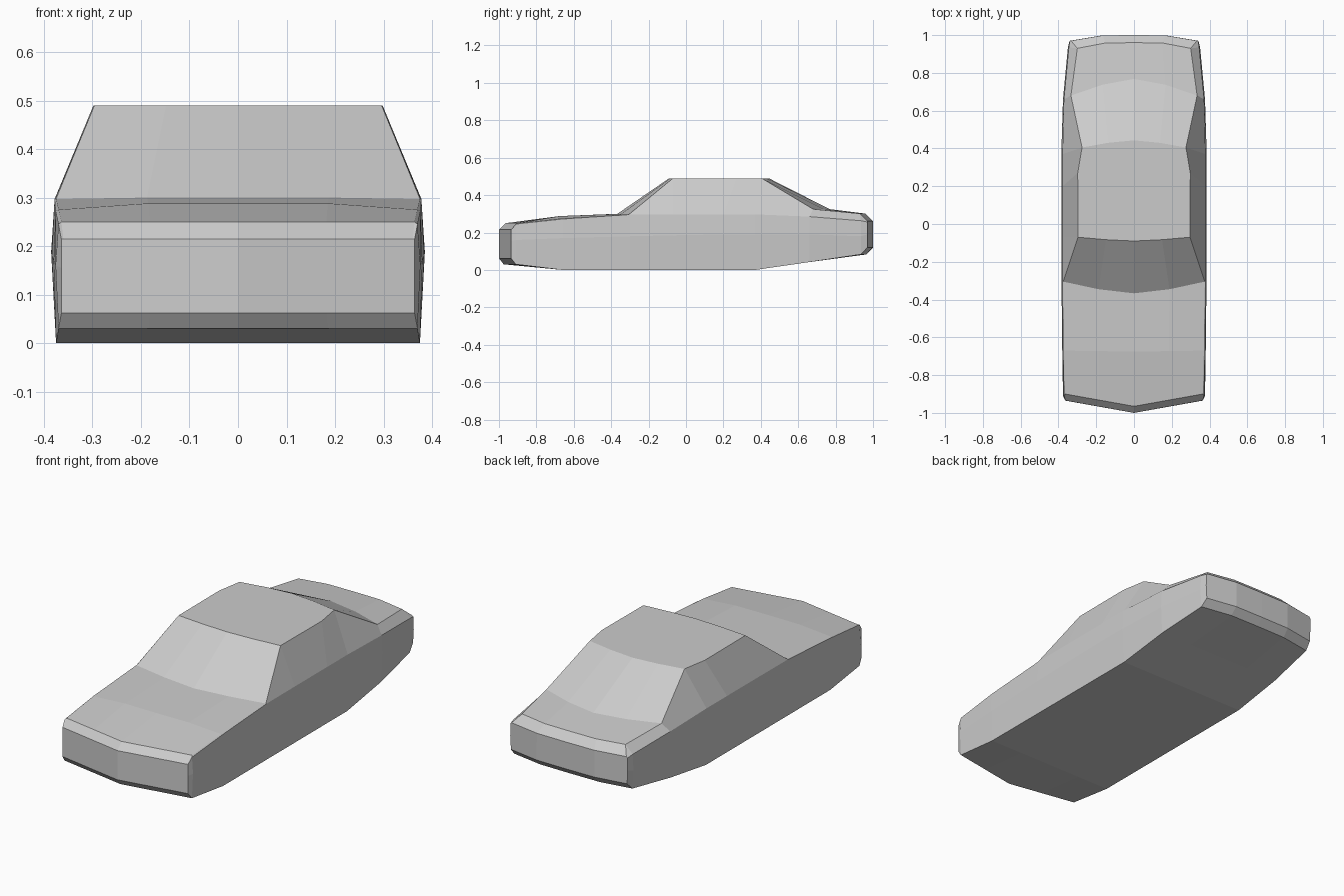
import bpy, bmesh

# Half cross-sections, nose to tail:
# side y, bottom x z, waist x z, belt x z, top edge y x z, bow along y, crown in z
STATIONS = [
    (-.935, .364, .062, .364, .155, .364, .214, -.935, .360, .215, -.065, 0),
    (-.910, .370, .030, .376, .160, .370, .245, -.900, .364, .250, -.065, 0),
    (-.660, .375, .000, .380, .170, .376, .272, -.670, .370, .275, -.005, .013),
    (-.300, .375, .000, .384, .180, .378, .296, -.305, .375, .297, -.062, .003),
    (-.070, .375, .000, .385, .185, .378, .297, -.070, .296, .490, -.020, 0),
    (.200, .375, .000, .385, .190, .378, .297, .270, .298, .490, .000, 0),
    (.370, .375, .000, .385, .190, .378, .297, .405, .275, .490, .038, 0),
    (.660, .370, .042, .376, .190, .371, .285, .680, .334, .325, .088, 0),
    (.935, .343, .083, .350, .180, .345, .263, .930, .300, .301, .030, 0),
    (.970, .337, .120, .341, .190, .340, .256, .970, .333, .261, .030, 0),
]


def half_ring(s):
    y, xb, zb, xm, zm, xs, zs, yt, xt, zt, bow, crown = s
    end = abs(y) > .8
    f = .5 if y < -.8 else .95 if y > .8 else .65
    low = bow if end else 0
    return [(0, y + low, zb), (xb / 2, y + low * f, zb), (xb, y, zb),
            (xm, y, zm), (xs, y, zs), (xt, yt, zt),
            (xt / 2, yt + bow * f, zt + crown), (0, yt + bow, zt + crown)]


# Loft the half shell
bm = bmesh.new()
rings = [[bm.verts.new(p) for p in half_ring(s)] for s in STATIONS]
for a, b in zip(rings, rings[1:]):
    for i in range(7):
        bm.faces.new((a[i], a[i + 1], b[i + 1], b[i]))

# Nose and tail panels
for r in (rings[0], rings[-1]):
    bm.faces.new((r[0], r[1], r[6], r[7]))
    bm.faces.new(r[1:7])

# Mirror to the other side and close
bmesh.ops.mirror(bm, geom=bm.verts[:] + bm.edges[:] + bm.faces[:],
                 axis='X', merge_dist=.0005)
bmesh.ops.remove_doubles(bm, verts=bm.verts[:], dist=.0005)
bmesh.ops.recalc_face_normals(bm, faces=bm.faces[:])

mesh = bpy.data.meshes.new("car_body")
bm.to_mesh(mesh)
bm.free()
bpy.context.collection.objects.link(bpy.data.objects.new("car_body", mesh))
